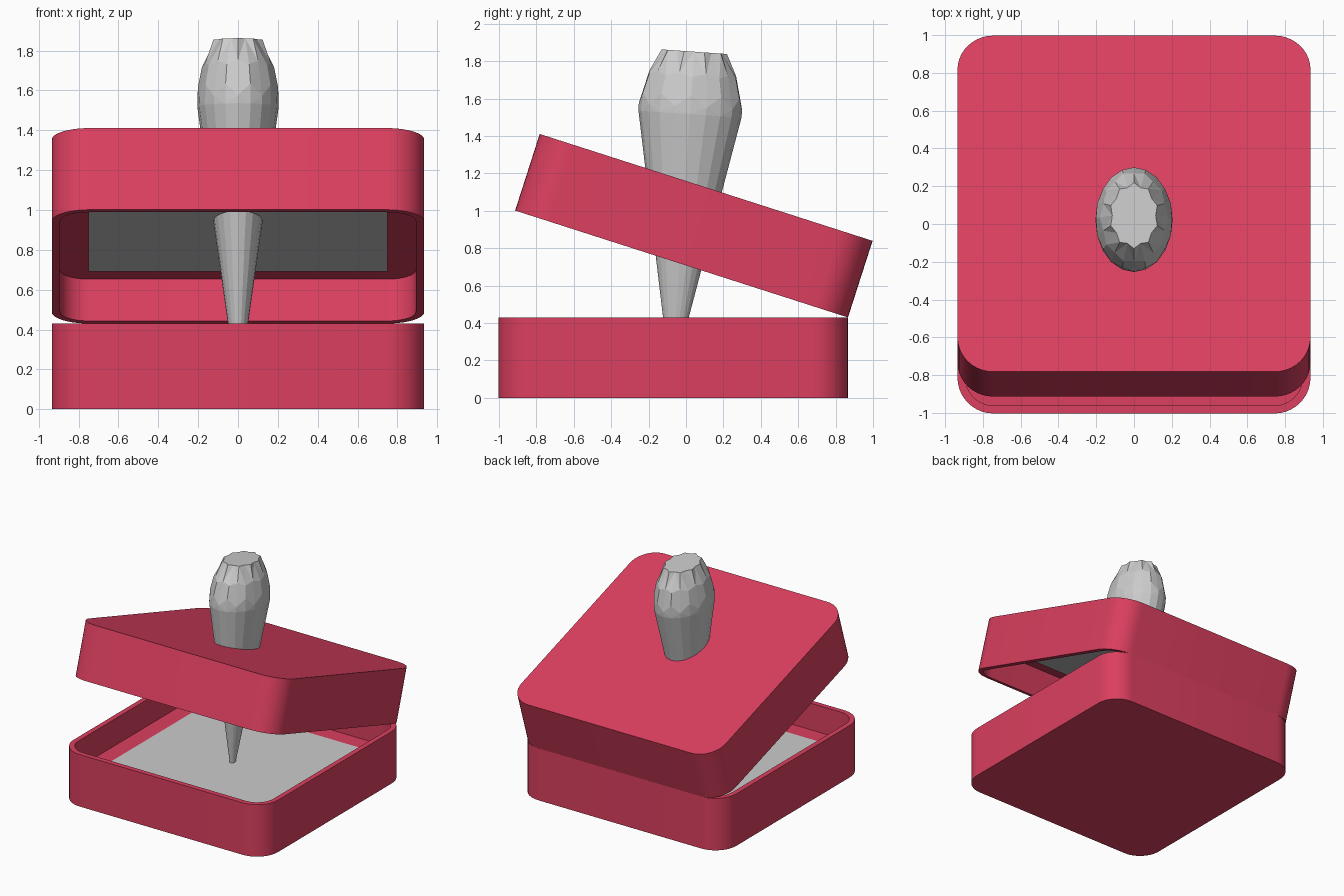
import bpy, bmesh
from math import sin, cos, pi, radians
from mathutils import Matrix, Vector

if "Cube" in bpy.data.objects:
    bpy.data.objects.remove(bpy.data.objects["Cube"])

HALF, HEIGHT, WALL, FLOOR, RADIUS = 0.9345, 0.43, 0.042, 0.21, 0.19
HINGE = Vector((0, 0.866, HEIGHT))
OPEN = radians(-17.8)

red = bpy.data.materials.new("red_case")
red.diffuse_color = (0.71, 0.05, 0.115, 1)
red.use_nodes = True
red.node_tree.nodes["Principled BSDF"].inputs["Base Color"].default_value = red.diffuse_color


def make_object(name, bm, mat=None):
    bmesh.ops.recalc_face_normals(bm, faces=bm.faces[:])
    me = bpy.data.meshes.new(name)
    bm.to_mesh(me)
    bm.free()
    ob = bpy.data.objects.new(name, me)
    bpy.context.collection.objects.link(ob)
    if mat:
        me.materials.append(mat)
    return ob


def smooth(ob, angle):
    bpy.ops.object.select_all(action='DESELECT')
    ob.select_set(True)
    bpy.context.view_layer.objects.active = ob
    bpy.ops.object.shade_smooth_by_angle(angle=radians(angle))


def bridge(bm, a, b):
    n = len(a)
    for i in range(n):
        j = (i + 1) % n
        bm.faces.new((a[i], a[j], b[j], b[i]))


def rounded_ring(bm, half, radius, z, steps=10):
    ring = []
    for q, (sx, sy) in enumerate([(1, 1), (-1, 1), (-1, -1), (1, -1)]):
        for i in range(steps + 1):
            a = (q + i / steps) * pi / 2
            ring.append(bm.verts.new((sx * (half - radius) + radius * cos(a),
                                      sy * (half - radius) + radius * sin(a) - HALF, z)))
    return ring


# Tray with a shallow cavity; its rim lies at hinge height, side = -1 down or +1 up
def tray(name, side, tilt):
    bm = bmesh.new()
    inner, ri = HALF - WALL, RADIUS - WALL
    depth = side * (HEIGHT - FLOOR)
    rings = [rounded_ring(bm, HALF, RADIUS, side * HEIGHT),
             rounded_ring(bm, HALF, RADIUS, 0),
             rounded_ring(bm, inner, ri, 0),
             rounded_ring(bm, inner, ri, depth)]
    for a, b in zip(rings, rings[1:]):
        bridge(bm, a, b)
    bm.faces.new(rings[0])
    bm.faces.new(rings[-1])
    place = Matrix.Translation(HINGE) @ Matrix.Rotation(tilt, 4, 'X')
    bm.transform(place)
    smooth(make_object(name, bm, red), 30)

    # Square grey sheet lying in the cavity
    bm = bmesh.new()
    z = depth - side * 0.004
    bm.faces.new([bm.verts.new((x * 0.75, y * 0.75 - HALF, z))
                  for x, y in ((-1, -1), (1, -1), (1, 1), (-1, 1))])
    bm.transform(place)
    ob = make_object(name + "_sheet", bm)
    if ob.data.polygons[0].normal.z * side > 0:
        ob.data.flip_normals()


tray("base", -1, 0)
tray("lid", 1, OPEN)

# Long faceted spike through the lid: oval rings of alternating (radius, height)
SEG = 20
rings_spec = [((0.276, 1.45), (0.276, 1.45)),
              ((0.277, 1.49), (0.272, 1.55)),
              ((0.232, 1.67), (0.245, 1.65)),
              ((0.175, 1.785), (0.155, 1.785))]
bm = bmesh.new()
tip = bm.verts.new((0, 0, 0))
rings = []
for spec in rings_spec:
    ring = []
    for i in range(SEG):
        r, z = spec[i % 2]
        a = 2 * pi * i / SEG + pi / 2
        ring.append(bm.verts.new((0.74 * r * cos(a), r * sin(a), z)))
    rings.append(ring)
for i in range(SEG):
    bm.faces.new((tip, rings[0][i], rings[0][(i + 1) % SEG]))
for a, b in zip(rings, rings[1:]):
    bridge(bm, a, b)
bm.faces.new(rings[-1])
bmesh.ops.triangulate(bm, faces=[f for f in bm.faces if len(f.verts) == 4])
bm.transform(Matrix.Translation((0, -0.08, 0.07)) @ Matrix.Rotation(radians(-4), 4, 'X'))
make_object("spike", bm)
